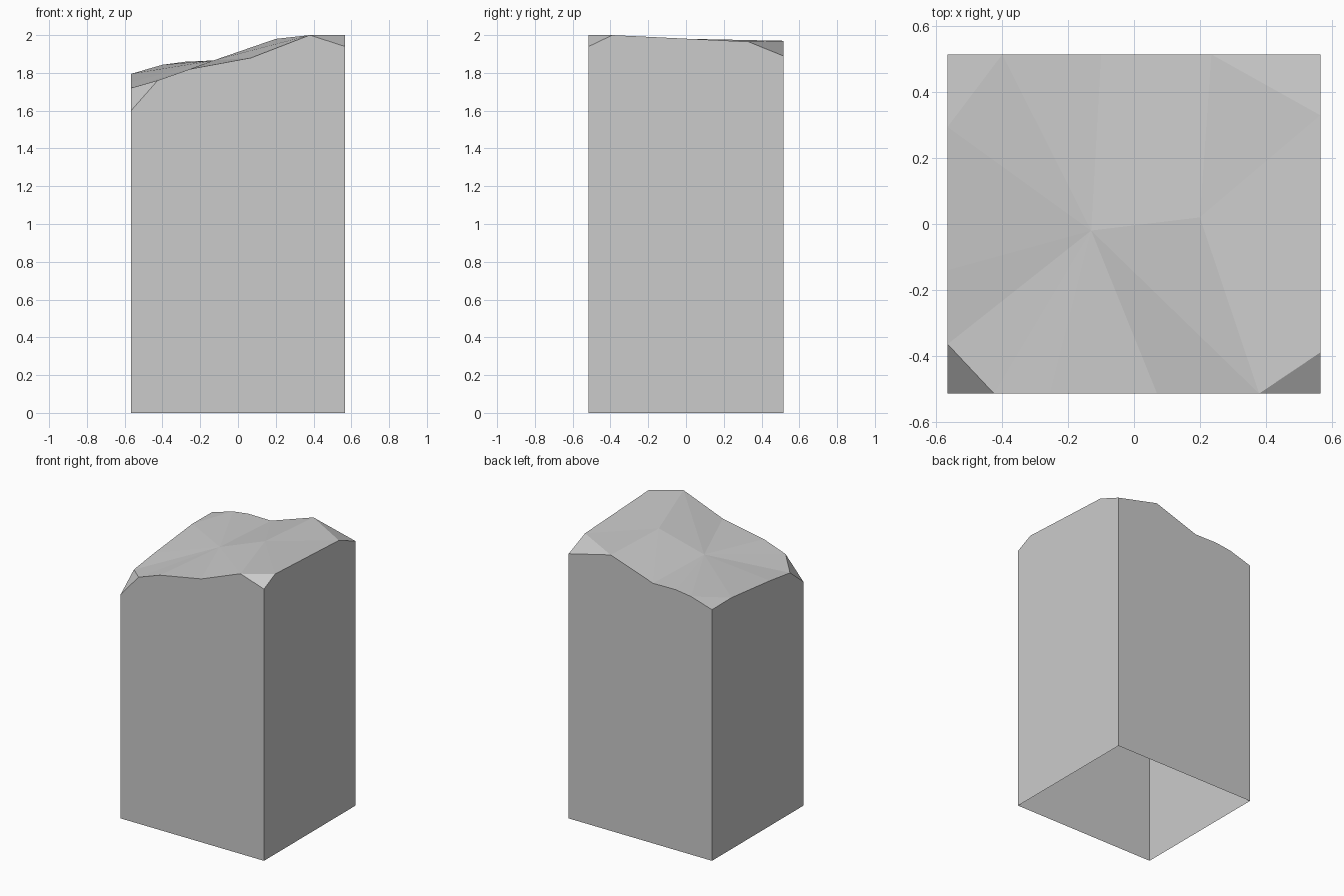
import bpy
import bmesh

cube = bpy.data.objects.get("Cube")
if cube:
    bpy.data.objects.remove(cube)

HALF_X, HALF_Y = 0.566, 0.515

# Broken rim of each wall, counter-clockwise: position along wall and height.
# The first entry of each wall is its corner.
front = [(-HALF_X, 1.6), (-0.425, 1.76), (-0.255, 1.82), (0.07, 1.88), (0.38, 2.0)]
right = [(-HALF_Y, 1.94), (-0.39, 2.0), (0.33, 1.965)]
back = [(HALF_X, 1.89), (0.235, 1.97), (-0.1, 1.857), (-0.28, 1.859), (-0.4, 1.843)]
left = [(HALF_Y, 1.793), (0.295, 1.795), (-0.14, 1.75), (-0.365, 1.72)]

bm = bmesh.new()
walls = [
    [bm.verts.new((x, -HALF_Y, z)) for x, z in front],
    [bm.verts.new((HALF_X, y, z)) for y, z in right],
    [bm.verts.new((x, HALF_Y, z)) for x, z in back],
    [bm.verts.new((-HALF_X, y, z)) for y, z in left],
]
base = [bm.verts.new((w[0].co.x, w[0].co.y, 0)) for w in walls]
low_hub = bm.verts.new((-0.13, -0.02, 1.866))
high_hub = bm.verts.new((0.2, 0.02, 1.98))


def hub(v):
    return high_hub if v.co.x > 0.2 else low_hub


# Four upright walls, open underneath, and a chipped facet at each corner
for i, wall in enumerate(walls):
    j = (i + 1) % len(walls)
    rim = wall + [walls[j][0]]
    bm.faces.new([base[i], base[j]] + rim[::-1])
    bm.faces.new((walls[i - 1][-1], wall[0], wall[1]))

# Faceted top fanning out from two hubs
ring = [v for wall in walls for v in wall[1:]]
for p, q in zip(ring, ring[1:] + ring[:1]):
    bm.faces.new((p, q, hub(p)))
    if hub(p) != hub(q):
        bm.faces.new((q, hub(q), hub(p)))

mesh = bpy.data.meshes.new("stone_block")
bm.to_mesh(mesh)
bm.free()

# Plain grey stone
stone = bpy.data.materials.new("grey_stone")
stone.use_nodes = True
grey = (0.6, 0.6, 0.6, 1)
stone.diffuse_color = grey
stone.node_tree.nodes["Principled BSDF"].inputs["Base Color"].default_value = grey
mesh.materials.append(stone)

block = bpy.data.objects.new("stone_block", mesh)
bpy.context.scene.collection.objects.link(block)
